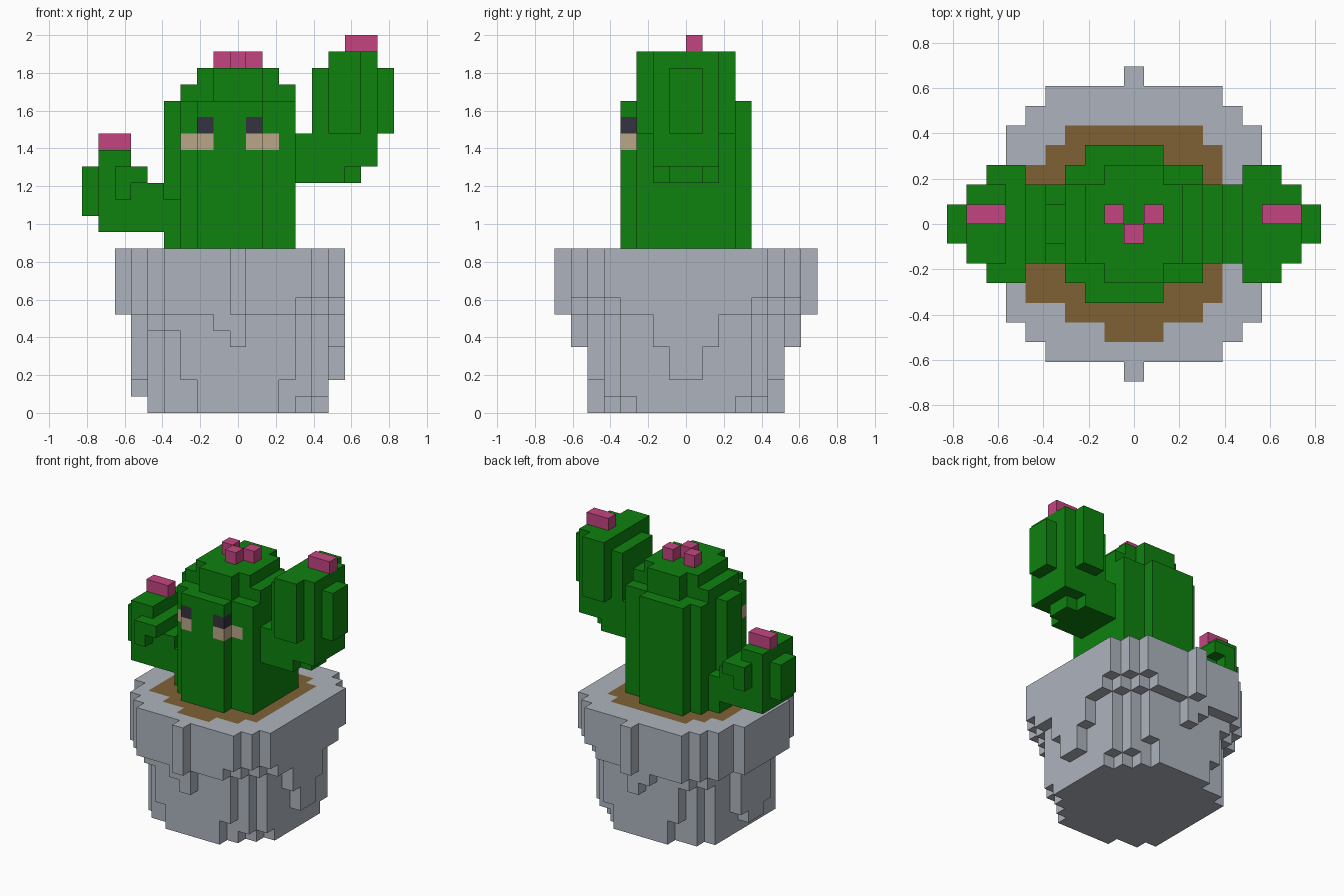
import bpy, bmesh
from mathutils import Vector

V = 2 / 23  # edge length of one block

cube = bpy.data.objects.get("Cube")
if cube:
    bpy.data.objects.remove(cube)


def material(name, rgb):
    m = bpy.data.materials.new(name)
    m.use_nodes = True
    m.diffuse_color = (*rgb, 1)
    b = m.node_tree.nodes["Principled BSDF"]
    b.inputs["Base Color"].default_value = (*rgb, 1)
    b.inputs["Roughness"].default_value = 0.8
    return m


GREY = material("pot grey", (0.42, 0.456, 0.515))
BROWN = material("soil brown", (0.21, 0.12, 0.035))
GREEN = material("cactus green", (0.0045, 0.22, 0.0045))
PINK = material("flower pink", (0.55, 0.06, 0.22))
BEIGE = material("cheek beige", (0.50, 0.38, 0.25))
DARK = material("eye dark", (0.035, 0.033, 0.05))


def block_part(name, boxes):
    """Join boxes (x0, x1, y0, y1, z0, z1, material), in block units, into one shell."""
    cells, mats = {}, []
    for x0, x1, y0, y1, z0, z1, mat in boxes:
        if mat not in mats:
            mats.append(mat)
        for i in range(int(x0 + 0.5), int(x1 + 0.5)):
            for j in range(y0, y1):
                for k in range(z0, z1):
                    cells[i, j, k] = mats.index(mat)
    bm = bmesh.new()
    corners = {}

    def vert(p):
        key = tuple(round(c * 2) for c in p)
        if key not in corners:
            corners[key] = bm.verts.new((p - Vector((0.5, 0, 0))) * V)
        return corners[key]

    # only outside faces are made
    for cell, mi in cells.items():
        mid = Vector(cell) + Vector((0.5, 0.5, 0.5))
        for axis in range(3):
            for s in (-1, 1):
                n = Vector((0, 0, 0))
                n[axis] = s
                if tuple(int(c) for c in Vector(cell) + n) in cells:
                    continue
                a = Vector((0, 0, 0))
                a[(axis + 1) % 3] = 0.5
                b = n.cross(a)
                c = mid + n * 0.5
                f = bm.faces.new([vert(c + d) for d in (-a - b, a - b, a + b, b - a)])
                f.material_index = mi
    bmesh.ops.dissolve_limit(bm, angle_limit=0.01, verts=bm.verts, edges=bm.edges,
                             delimit={'MATERIAL', 'NORMAL'})
    me = bpy.data.meshes.new(name)
    bm.to_mesh(me)
    bm.free()
    for m in mats:
        me.materials.append(m)
    ob = bpy.data.objects.new(name, me)
    bpy.context.collection.objects.link(ob)
    return ob


def steps(z0, z1, mat, rows):
    """Stepped outline, mirrored front to back: rows of (x0, x1, half depth)."""
    return [(x0, x1, -d, d, z0, z1, mat) for x0, x1, d in rows]


# pot: stepped base, body, rim and drips
pot = steps(0, 1, GREY, [(-2.5, 2.5, 6), (-4.5, 3.5, 5), (-5.5, 4.5, 4), (-5.5, 5.5, 3)])
pot += steps(1, 2, GREY, [(-2.5, 2.5, 6), (-4.5, 4.5, 5), (-5.5, 5.5, 4), (-6.5, 5.5, 1)])
pot += steps(2, 6, GREY, [(-3.5, 3.5, 6), (-4.5, 4.5, 5), (-5.5, 5.5, 4), (-6.5, 5.5, 2)])
pot += steps(5, 6, GREY, [(-4.5, 3.5, 6), (-5.5, 4.5, 5)])
pot += steps(6, 7, GREY, [(-0.5, 0.5, 8), (-4.5, 3.5, 7), (-5.5, 4.5, 6), (-6.5, 5.5, 5),
                          (-6.5, 6.5, 4), (-7.5, 6.5, 3)])
pot += steps(7, 10, GREY, [(-0.5, 0.5, 8), (-4.5, 4.5, 7), (-5.5, 5.5, 6),
                           (-6.5, 6.5, 5), (-7.5, 6.5, 3)])
pot += steps(4, 6, GREY, [(-0.5, 0.5, 7), (5.5, 6.5, 2)])
pot += steps(5, 6, GREY, [(-1.5, -0.5, 7)])
pot += steps(2, 4, GREY, [(5.5, 6.5, 1)])
# soil, level with the rim
pot += steps(9, 10, BROWN, [(-3.5, 3.5, 5), (-4.5, 4.5, 4), (-5.5, 4.5, 3)])
pot += [(-1.5, 1.5, -6, -5, 9, 10, BROWN), (-5.5, -4.5, -4, -3, 9, 10, BROWN)]
block_part("pot_with_soil", pot)

# trunk with ribs and a stepped crown
trunk = steps(10, 19, GREEN, [(-3.5, 3.5, 3), (-2.5, 1.5, 4), (-4.5, -3.5, 1)])
trunk += steps(10, 13, GREEN, [(-4.5, -3.5, 2)])
trunk += steps(19, 20, GREEN, [(-3.5, 3.5, 2), (-1.5, 1.5, 3)])
trunk += steps(20, 21, GREEN, [(-2.5, 2.5, 2), (-1.5, 1.5, 3)])
# eyes and cheeks
trunk += [(x, x + 1, -4, -3, 17, 18, DARK) for x in (-2.5, 0.5)]
trunk += [(x, x + 1, -4, -3, 16, 17, BEIGE) for x in (-2.5, 0.5)]
trunk += [(x, x + 1, -3, -2, 16, 17, BEIGE) for x in (-3.5, 1.5)]
block_part("cactus_trunk", trunk)

# short arm on the right
block_part("right_arm",
           steps(11, 14, GREEN, [(-8.5, -4.5, 2)])
           + steps(14, 15, GREEN, [(-8.5, -5.5, 2), (-7.5, -5.5, 3)])
           + steps(13, 14, GREEN, [(-7.5, -6.5, 3)])
           + steps(15, 16, GREEN, [(-8.5, -6.5, 2)])
           + steps(12, 15, GREEN, [(-9.5, -8.5, 1)]))

# tall arm on the left
block_part("left_arm",
           steps(14, 15, GREEN, [(3.5, 6.5, 2), (6.5, 7.5, 1)])
           + steps(15, 17, GREEN, [(3.5, 8.5, 2)])
           + steps(17, 22, GREEN, [(5.5, 8.5, 2), (5.5, 7.5, 3)])
           + steps(17, 21, GREEN, [(4.5, 5.5, 2), (8.5, 9.5, 1)]))

# flowers
for name, x0, x1, y, z in (("crown_flower_right", -1.5, -0.5, 0, 21),
                           ("crown_flower_left", 0.5, 1.5, 0, 21),
                           ("crown_flower_front", -0.5, 0.5, -1, 21),
                           ("right_arm_flower", -8.5, -6.5, 0, 16),
                           ("left_arm_flower", 6.5, 8.5, 0, 22)):
    block_part(name, [(x0, x1, y, y + 1, z, z + 1, PINK)])
